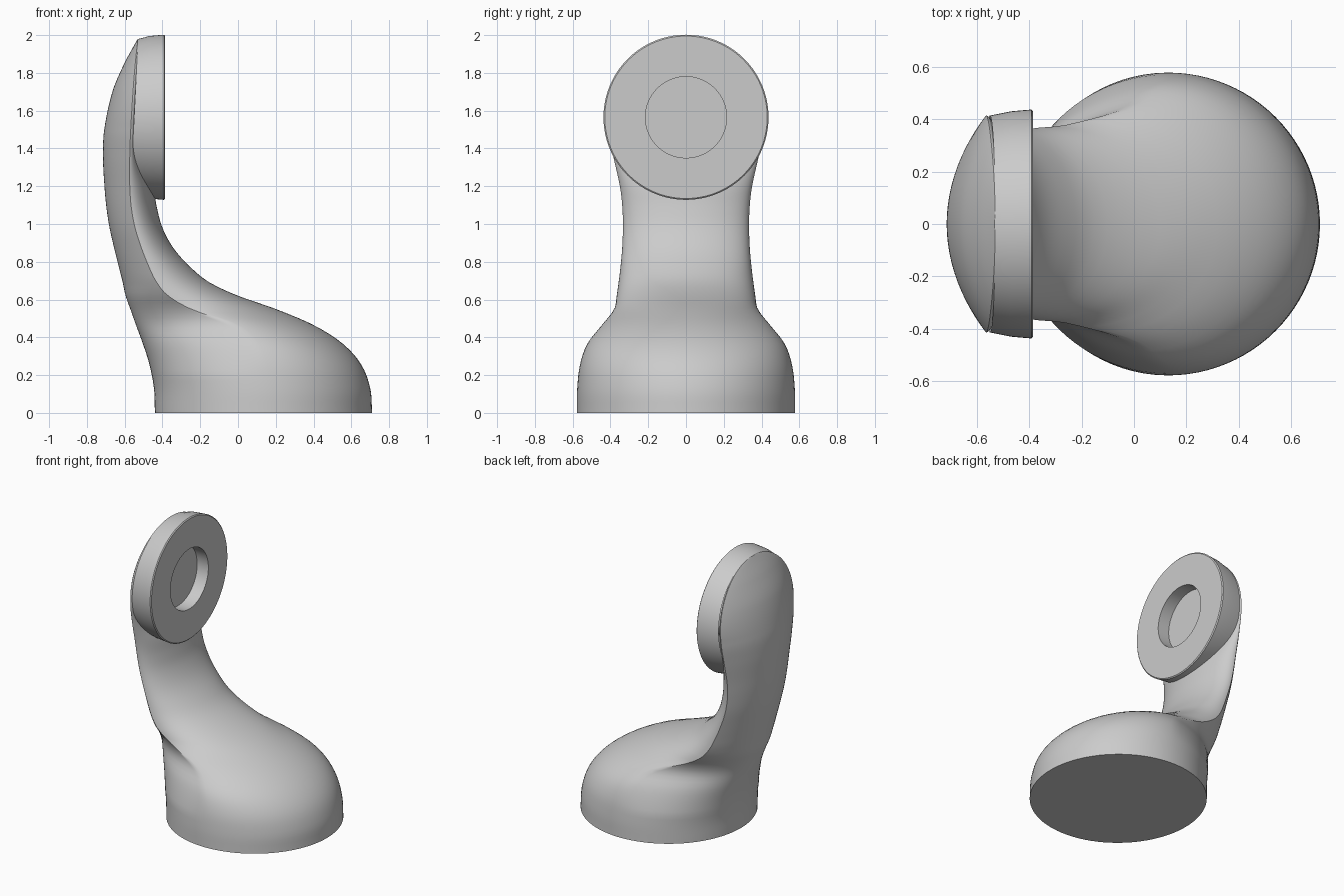
import bpy
import bmesh
import math

default_cube = bpy.data.objects.get("Cube")
if default_cube:
    bpy.data.objects.remove(default_cube, do_unlink=True)

grey = bpy.data.materials.new("satin grey")
grey.use_nodes = True
grey.diffuse_color = (0.6, 0.6, 0.6, 1)
grey.node_tree.nodes["Principled BSDF"].inputs["Base Color"].default_value = grey.diffuse_color


def finish(name, bm, sharp_angle):
    """Turn a bmesh into a shaded object with the shared material."""
    bmesh.ops.remove_doubles(bm, verts=bm.verts, dist=0.0005)
    bmesh.ops.recalc_face_normals(bm, faces=bm.faces)
    mesh = bpy.data.meshes.new(name)
    bm.to_mesh(mesh)
    bm.free()
    mesh.materials.append(grey)
    obj = bpy.data.objects.new(name, mesh)
    bpy.context.collection.objects.link(obj)
    bpy.ops.object.select_all(action="DESELECT")
    obj.select_set(True)
    bpy.context.view_layer.objects.active = obj
    bpy.ops.object.shade_smooth_by_angle(angle=math.radians(sharp_angle))
    return obj


def skin(bm, rings, closed=False):
    """Bridge a list of equally long point loops with quads."""
    loops = [[bm.verts.new(p) for p in ring] for ring in rings]
    pairs = list(zip(loops, loops[1:]))
    if closed:
        pairs.append((loops[-1], loops[0]))
    for low, high in pairs:
        for i in range(len(low)):
            j = (i + 1) % len(low)
            bm.faces.new((low[i], low[j], high[j], high[i]))
    return loops


def smooth_row(table, z):
    """Smoothly interpolate the rows of a table by their first entry."""
    last = len(table) - 1
    i = max(n for n in range(last) if table[n][0] <= z or n == 0)
    a, b = table[i], table[i + 1]
    before, after = table[max(i - 1, 0)], table[min(i + 2, last)]
    h = b[0] - a[0]
    t = (z - a[0]) / h
    row = []
    for p, q, r, s in zip(before[1:], a[1:], b[1:], after[1:]):
        m0 = h * (r - p) / (b[0] - before[0])
        m1 = h * (s - q) / (after[0] - a[0])
        row.append(q + t * m0 + t * t * (3 * (r - q) - 2 * m0 - m1)
                   + t ** 3 * (2 * (q - r) + m0 + m1))
    return row


# Stand body sections: height, back x, front x, widest x, half width
SECTIONS = [
    (0, -.44, .71, .13, .578),
    (.13, -.445, .7, .13, .576),
    (.26, -.47, .65, .12, .56),
    (.37, -.505, .55, .08, .52),
    (.465, -.54, .4, -.02, .445),
    (.55, -.57, .2, -.25, .38),
    (.62, -.595, 0, -.37, .367),
    (.69, -.61, -.15, -.43, .357),
    (.77, -.63, -.25, -.47, .347),
    (.87, -.655, -.34, -.51, .338),
    (.98, -.68, -.4, -.545, .334),
    (1.09, -.697, -.43, -.565, .337),
    (1.2, -.707, -.45, -.573, .35),
    (1.36, -.715, -.5, -.573, .385),
    (1.5, -.708, -.5, -.568, .41),
    (1.7, -.665, -.5, -.556, .4),
    (1.85, -.602, -.5, -.544, .3),
    (1.978, -.532, -.5, -.53, .02),
]
HEAD_Z, REAR_RADIUS = 1.565, .414
TOP = SECTIONS[-1][0]
STEPS = 24


def section(z):
    back, front, wide, half = smooth_row(SECTIONS, z)
    if z > 1.5:
        half = math.sqrt(max(REAR_RADIUS ** 2 - (z - HEAD_Z) ** 2, 1e-6))
    # Round at the base, turning into a creased back higher up
    k = min(1, max(.1, 1 - (z - .2) / .5))
    side = []
    for i in range(STEPS):
        u = i / STEPS
        side.append((back + (wide - back) * u * u,
                     half * u * math.sqrt(1 + k - k * u * u)))
    for i in range(STEPS + 1):
        a = math.pi / 2 * i / STEPS
        side.append((wide + (front - wide) * math.sin(a), half * math.cos(a)))
    left = [(x, y, z) for x, y in side]
    right = [(x, -y, z) for x, y in side[-2:0:-1]]
    return left + right


# Stand body: rows crowd together towards the rounded top
ROWS = 110
heights = [TOP * math.sin(math.pi / 2 * i / ROWS) for i in range(ROWS + 1)]
body = bmesh.new()
loops = skin(body, [section(z) for z in heights])
body.faces.new(loops[0])
body.faces.new(loops[-1])
finish("stand_body", body, 50)

# Round head: a tapered disc with a shallow round recess in its face
FACE_X, RECESS_X = -.386, -.475
PROFILE = [(RECESS_X, .215), (FACE_X, .215), (FACE_X, .43), (FACE_X - .006, .437),
           (-.47, .43), (-.55, REAR_RADIUS)]
SIDES = 128
rings = []
for x, radius in PROFILE:
    ring = []
    for i in range(SIDES):
        a = math.tau * i / SIDES
        lean = .05 * math.sin(a) * REAR_RADIUS if radius == REAR_RADIUS else 0
        ring.append((x + lean, radius * math.cos(a), HEAD_Z + radius * math.sin(a)))
    rings.append(ring)
head = bmesh.new()
loops = skin(head, rings)
head.faces.new(loops[0])
finish("head_disc", head, 30)
